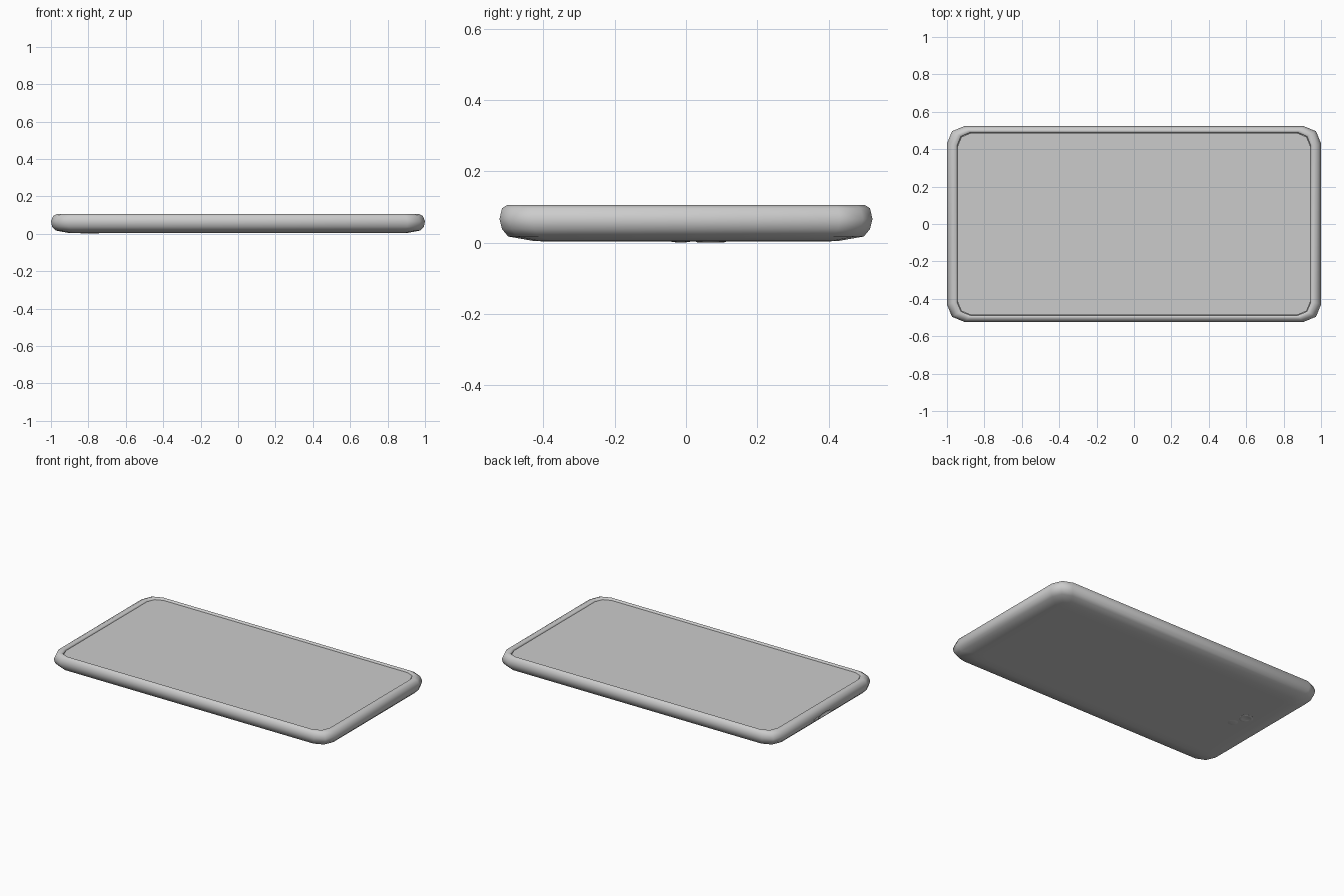
import bpy, bmesh, math

if "Cube" in bpy.data.objects:
    bpy.data.objects.remove(bpy.data.objects["Cube"])


def corner_loop(bm, hx, hy, z, r):
    """Rounded rectangle with two facets per corner."""
    verts = []
    for k, (sx, sy) in enumerate([(1, 1), (-1, 1), (-1, -1), (1, -1)]):
        for i in range(3):
            a = math.radians(90 * k + 45 * i)
            verts.append(bm.verts.new((sx * (hx - r) + r * math.cos(a),
                                       sy * (hy - r) + r * math.sin(a), z)))
    return verts


def lofted(name, loops, angle=50):
    bm = bmesh.new()
    rings = [corner_loop(bm, *l) for l in loops]
    for a, b in zip(rings, rings[1:]):
        for i in range(len(a)):
            j = (i + 1) % len(a)
            bm.faces.new((a[i], a[j], b[j], b[i]))
    bm.faces.new(rings[0])
    bm.faces.new(rings[-1])
    bmesh.ops.recalc_face_normals(bm, faces=bm.faces)
    return finish(name, bm, angle)


def finish(name, bm, angle):
    me = bpy.data.meshes.new(name)
    bm.to_mesh(me)
    bm.free()
    ob = bpy.data.objects.new(name, me)
    bpy.context.collection.objects.link(ob)
    bpy.ops.object.select_all(action='DESELECT')
    ob.select_set(True)
    bpy.context.view_layer.objects.active = ob
    bpy.ops.object.shade_smooth_by_angle(angle=math.radians(angle))
    return ob


def button(name, x, y, profile):
    """Round raised detail on the back, from (radius, z) rings."""
    bm = bmesh.new()
    rings = [[bm.verts.new((x + r * math.cos(i * math.tau / 20),
                            y + r * math.sin(i * math.tau / 20), z))
              for i in range(20)] for r, z in profile]
    for a, b in zip(rings, rings[1:]):
        for i in range(20):
            j = (i + 1) % 20
            bm.faces.new((a[i], a[j], b[j], b[i]))
    bm.faces.new(rings[0])
    bm.faces.new(rings[-1])
    bmesh.ops.recalc_face_normals(bm, faces=bm.faces)
    return finish(name, bm, 40)


# Shell: floor under the screen, lip, rounded side, soft flat back
shell = lofted("tablet_shell", [
    (0.945, 0.488, 0.085, 0.07), (0.945, 0.488, 0.099, 0.07),
    (0.952, 0.494, 0.105, 0.075), (0.968, 0.502, 0.105, 0.08),
    (0.988, 0.516, 0.096, 0.09), (1.0, 0.523, 0.066, 0.092),
    (0.994, 0.516, 0.038, 0.09), (0.974, 0.499, 0.017, 0.085),
    (0.905, 0.425, 0.004, 0.06), (0.86, 0.38, 0.003, 0.05)])

# Screen plate, slightly below the lip
lofted("screen", [(0.943, 0.486, 0.083, 0.07), (0.943, 0.486, 0.096, 0.07)], 30)

# Shallow port dent in the left end
bm = bmesh.new()
bmesh.ops.create_uvsphere(bm, u_segments=20, v_segments=12, radius=1)
for v in bm.verts:
    v.co = (v.co.x * 0.022 - 1.0, v.co.y * 0.07, v.co.z * 0.02 + 0.04)
cutter = finish("port_cutter", bm, 60)
cutter.hide_render = True
cutter.hide_set(True)
cut = shell.modifiers.new("port", 'BOOLEAN')
cut.operation = 'DIFFERENCE'
cut.solver = 'EXACT'
cut.object = cutter

# Camera lens and flash on the back
button("camera_lens", -0.80, 0.07,
       [(0.042, 0.01), (0.042, 0.002), (0.036, 0.0), (0.028, 0.0), (0.022, 0.0025)])
button("camera_flash", -0.77, -0.015,
       [(0.03, 0.01), (0.03, 0.003), (0.02, 0.001), (0.01, 0.0005)])
